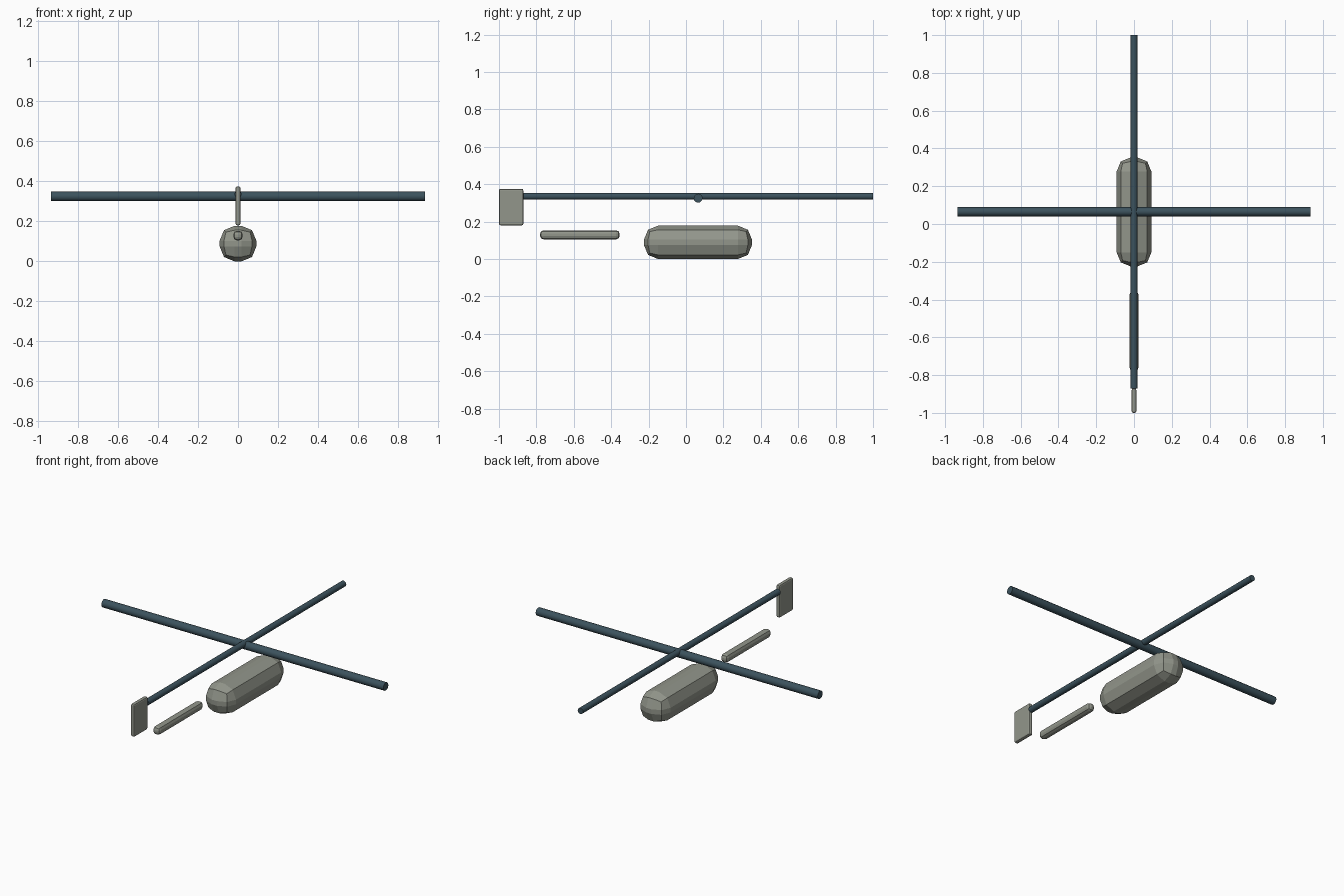
import bpy, math

if "Cube" in bpy.data.objects:
    bpy.data.objects.remove(bpy.data.objects["Cube"])


def material(name, rgb):
    m = bpy.data.materials.new(name)
    m.diffuse_color = (*rgb, 1)
    m.use_nodes = True
    m.node_tree.nodes["Principled BSDF"].inputs["Base Color"].default_value = m.diffuse_color
    return m


GREY = material("warm grey", (0.29, 0.305, 0.26))
BLUE = material("dark slate blue", (0.045, 0.085, 0.11))


def finish(ob, name, mat, bevel=0, segments=2):
    ob.name = name
    ob.data.materials.append(mat)
    if bevel:
        mod = ob.modifiers.new("bevel", 'BEVEL')
        mod.width = bevel
        mod.segments = segments
        mod.limit_method = 'NONE'
    return ob


def block(name, mat, lo, hi, bevel, segments=2):
    centre = [(a + b) / 2 for a, b in zip(lo, hi)]
    bpy.ops.mesh.primitive_cube_add(size=1, location=centre)
    ob = bpy.context.object
    ob.scale = [b - a for a, b in zip(lo, hi)]
    bpy.ops.object.transform_apply(location=False, rotation=False, scale=True)
    return finish(ob, name, mat, bevel, segments)


def rod(name, mat, centre, length, radius, rotation, sides=12):
    bpy.ops.mesh.primitive_cylinder_add(vertices=sides, radius=radius, depth=length,
                                        location=centre, rotation=rotation)
    ob = finish(bpy.context.object, name, mat)
    bpy.ops.object.shade_smooth_by_angle(angle=math.radians(35))
    return ob


# Crossed rods: the wing spar runs across, the boom runs front to back
rod("wing_spar", BLUE, (0, 0.065, 0.325), 1.87, 0.024, (0, math.pi / 2, 0))
rod("tail_boom", BLUE, (0, 0.065, 0.335), 1.87, 0.018, (math.pi / 2, 0, 0))

# Rounded pod hanging under the crossing
block("pod", GREY, (-0.092, -0.225, 0.0), (0.092, 0.353, 0.178), 0.075)

# Slim bar with rounded ends under the boom
block("lower_bar", GREY, (-0.023, -0.78, 0.105), (0.023, -0.355, 0.153), 0.018)

# Upright fin plate on the front end of the boom
block("fin", GREY, (-0.012, -1.0, 0.18), (0.012, -0.87, 0.375), 0.008)
